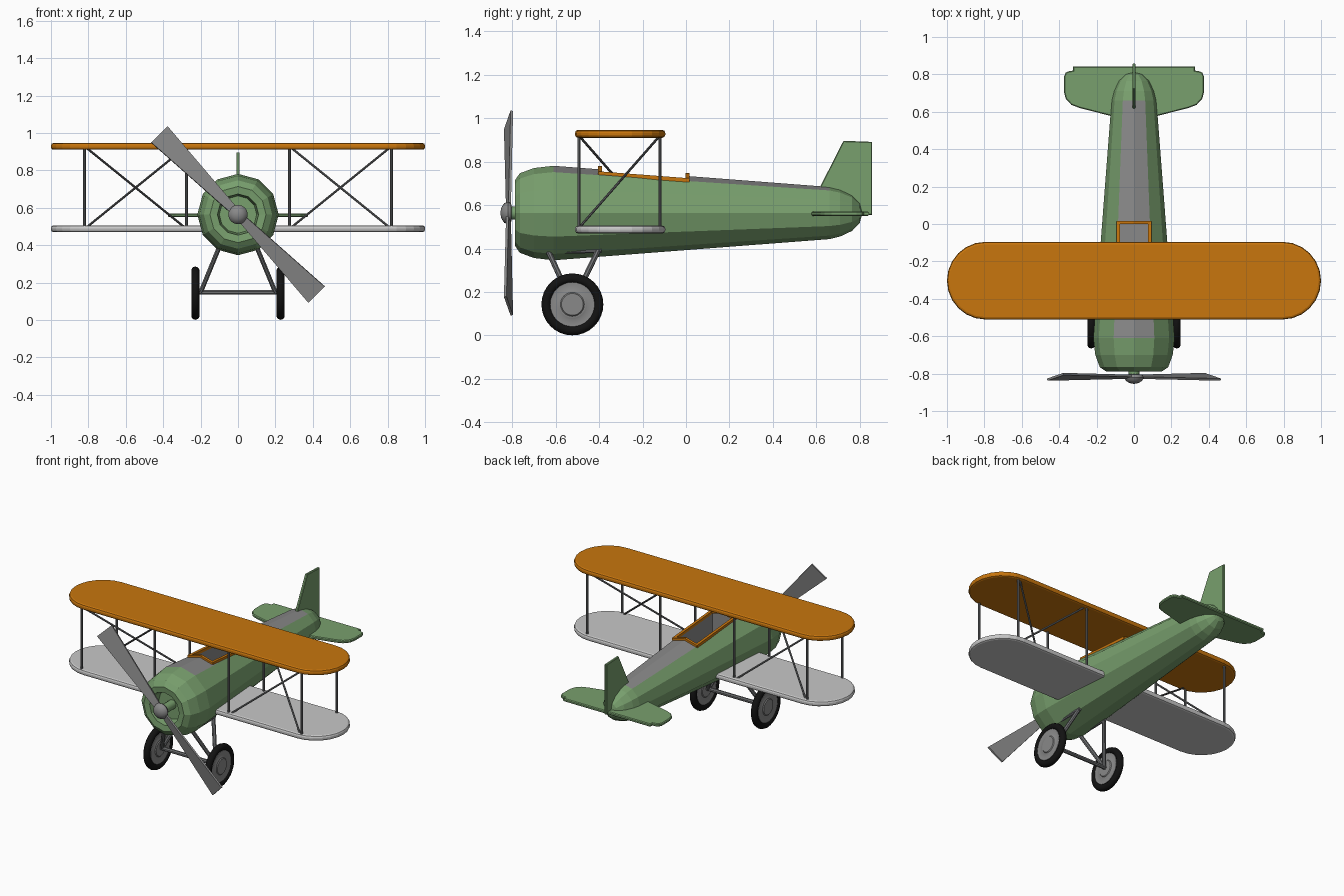
import bpy, bmesh, math
from mathutils import Vector, Matrix

if "Cube" in bpy.data.objects:
    bpy.data.objects.remove(bpy.data.objects["Cube"])


def material(name, r, g, b):
    m = bpy.data.materials.new(name)
    m.diffuse_color = (r, g, b, 1)
    m.use_nodes = True
    m.node_tree.nodes["Principled BSDF"].inputs["Base Color"].default_value = m.diffuse_color
    return m


GREEN = material("sage green", 0.19, 0.35, 0.155)
ORANGE = material("orange", 0.58, 0.18, 0.004)
WHITE = material("pale grey", 0.58, 0.58, 0.58)
GREY = material("mid grey", 0.25, 0.25, 0.25)
STEEL = material("dark steel", 0.16, 0.165, 0.17)
BLACK = material("tyre black", 0.006, 0.006, 0.006)
CZ = 0.5635  # height of the fuselage axis


def finish(name, bm, mat, smooth=False):
    bmesh.ops.recalc_face_normals(bm, faces=bm.faces[:])
    me = bpy.data.meshes.new(name)
    bm.to_mesh(me)
    bm.free()
    me.materials.append(mat)
    ob = bpy.data.objects.new(name, me)
    bpy.context.collection.objects.link(ob)
    if smooth:
        bpy.ops.object.select_all(action='DESELECT')
        ob.select_set(True)
        bpy.context.view_layer.objects.active = ob
        bpy.ops.object.shade_smooth_by_angle(angle=math.radians(40))
    return ob


def lathe(name, profile, centre, mat, sides, axis='Y', smooth=False, closed=False):
    """Revolve (radius, offset) points round the x or y axis."""
    bm = bmesh.new()
    rings = []
    for r, o in profile:
        if r == 0:
            pts = [(0, 0)]
        else:
            pts = [(r * math.sin(2 * math.pi * i / sides), r * math.cos(2 * math.pi * i / sides))
                   for i in range(sides)]
        rings.append([bm.verts.new(Vector(centre) + Vector((a, o, b) if axis == 'Y' else (o, a, b)))
                      for a, b in pts])
    pairs = list(zip(rings, rings[1:])) + ([(rings[-1], rings[0])] if closed else [])
    for p, q in pairs:
        for i in range(sides):
            j = (i + 1) % sides
            f = [p[i % len(p)], p[j % len(p)], q[j % len(q)], q[i % len(q)]]
            bm.faces.new(list(dict.fromkeys(f)))
    return finish(name, bm, mat, smooth)


def bar(name, a, b, r, mat, sides=8):
    a, b = Vector(a), Vector(b)
    d = b - a
    bm = bmesh.new()
    rot = d.to_track_quat('Z', 'Y').to_matrix().to_4x4()
    bmesh.ops.create_cone(bm, cap_ends=True, segments=sides, radius1=r, radius2=r, depth=d.length,
                          matrix=Matrix.Translation((a + b) / 2) @ rot @ Matrix.Rotation(math.pi / sides, 4, 'Z'))
    return finish(name, bm, mat, sides > 4)


def plate(name, pts, thick, matrix, mat, bevel=0, segments=2):
    """Flat outline in local XY, thickened along local Z."""
    bm = bmesh.new()
    face = bm.faces.new([bm.verts.new((x, y, -thick / 2)) for x, y in pts])
    ext = bmesh.ops.extrude_face_region(bm, geom=[face])["geom"]
    bmesh.ops.translate(bm, verts=[v for v in ext if isinstance(v, bmesh.types.BMVert)], vec=(0, 0, thick))
    if bevel:
        rim = [e for e in bm.edges if abs(e.verts[0].co.z - e.verts[1].co.z) < 1e-6]
        bmesh.ops.bevel(bm, geom=rim, offset=bevel, segments=segments, profile=0.5, affect='EDGES')
    bmesh.ops.transform(bm, matrix=matrix, verts=bm.verts[:])
    return finish(name, bm, mat)


# Fuselage with recessed nose
def radius(y):
    return 0.2175 + (y + 0.61) * (0.12 - 0.2175) / 1.27


fuselage = lathe("fuselage", [
    (0, -0.70), (0.10, -0.70), (0.11, -0.783), (0.15, -0.788), (0.183, -0.765), (0.207, -0.70),
    (0.2175, -0.61), (0.12, 0.66), (0.108, 0.71), (0.082, 0.765), (0.045, 0.80), (0, 0.812)],
    (0, 0, CZ), GREEN, 12)

# Cockpit opening
bm = bmesh.new()
bmesh.ops.create_cube(bm, size=1, matrix=Matrix.Translation((0, -0.195, 0.75)) @ Matrix.Diagonal((0.16, 0.40, 0.30, 1)))
cutter = finish("cockpit_cutter", bm, GREY)
cutter.hide_render = True
mod = fuselage.modifiers.new("cockpit", 'BOOLEAN')
mod.operation, mod.object, mod.solver = 'DIFFERENCE', cutter, 'EXACT'
bpy.context.view_layer.objects.active = fuselage
bpy.ops.object.modifier_apply(modifier="cockpit")
bpy.data.objects.remove(cutter)
me = fuselage.data
me.materials.clear()
me.materials.append(GREEN)
me.materials.append(GREY)
for p in me.polygons:
    c = p.center
    p.material_index = int(abs(c.x) < 0.081 and -0.396 < c.y < 0.006 and c.z > 0.55)

# Cockpit rim following the fuselage facets
rim = [Vector((x, y, CZ + radius(y) - abs(x) * 0.268 + 0.004))
       for x, y in [(-.085, -.395), (0, -.395), (.085, -.395), (.085, .008), (0, .008), (-.085, .008)]]
for i, a in enumerate(rim):
    b = rim[(i + 1) % 6]
    e = (b - a).normalized() * 0.006
    bar("cockpit_rim", a - e, b + e, 0.013, ORANGE, 4)

# Wings with round tips
arc = [(0.795 + 0.205 * math.cos(math.radians(t)), 0.2075 * math.sin(math.radians(t)))
       for t in range(-90, 91, 15)]
outline = arc + [(-x, -y) for x, y in arc]
for name, z, mat in (("upper_wing", 0.928, ORANGE), ("lower_wing", 0.4875, WHITE)):
    plate(name, outline, 0.036, Matrix.Translation((0, -0.303, z)), mat, 0.013)

# Wing struts and crossed bracing
LOW, HIGH, FRONT, REAR = 0.495, 0.92, -0.493, -0.12
for s in (-1, 1):
    for x in (0.275, 0.82):
        for y in (FRONT, REAR):
            bar("wing_strut", (s * x, y, LOW), (s * x, y, HIGH), 0.008, STEEL)
    z0, z1 = (LOW, HIGH) if s > 0 else (HIGH, LOW)
    for xa, xb in ((0.285, 0.81), (0.81, 0.285)):
        bar("wing_brace", (s * xa, FRONT, z0), (s * xb, REAR, z1), 0.006, STEEL)

# Tail surfaces
half = [(0.125, 0.578), (0.29, 0.62), (0.335, 0.637), (0.365, 0.67), (0.375, 0.71), (0.375, 0.785),
        (0.365, 0.81), (0.345, 0.818), (0.325, 0.82), (0.325, 0.842)]
plate("tailplane", half + [(-x, y) for x, y in reversed(half)], 0.02,
      Matrix.Translation((0, 0, 0.56)), GREEN, 0.005, 1)
upright = Matrix(((0, 0, 1, 0), (1, 0, 0, 0), (0, 1, 0, 0), (0, 0, 0, 1)))
plate("tail_fin", [(0.61, 0.67), (0.725, 0.896), (0.857, 0.891), (0.857, 0.555), (0.70, 0.555)],
      0.018, upright, GREEN, 0.004, 1)

# Propeller, shaft and spinner
bar("propeller_shaft", (0, -0.69, CZ), (0, -0.82, CZ), 0.03, GREEN, 12)
lathe("spinner", [(0, -0.855), (0.025, -0.85), (0.045, -0.837), (0.052, -0.82), (0.045, -0.805), (0, -0.80)],
      (0, 0, CZ), GREY, 16, smooth=True)
for k in range(2):
    turn = Matrix.Rotation(math.radians(45.5 + 180 * k), 4, 'Y')
    pitch = Matrix.Rotation(math.radians(14), 4, 'X')
    plate("propeller_blade", [(0, -0.02), (0.60, -0.063), (0.60, 0.063), (0, 0.02)], 0.012,
          Matrix.Translation((0, -0.817, CZ)) @ turn @ pitch @ Matrix.Rotation(math.pi / 2, 4, 'X'), GREY)

# Landing gear
WY, WZ = -0.523, 0.143
bar("axle", (-0.23, WY, 0.147), (0.23, WY, 0.147), 0.013, STEEL)
tyre = [(0.120 + 0.0225 * math.cos(t * math.pi / 5), 0.0225 * math.sin(t * math.pi / 5)) for t in range(10)]
for s in (-1, 1):
    c = (s * 0.228, WY, WZ)
    lathe("tyre", tyre, c, BLACK, 32, 'X', True, True)
    lathe("wheel_disc", [(0, -0.02), (0.05, -0.02), (0.055, -0.015), (0.065, -0.015), (0.07, -0.012),
                         (0.102, -0.016), (0.102, 0.016), (0.07, 0.012), (0.065, 0.015),
                         (0.055, 0.015), (0.05, 0.02), (0, 0.02)], c, GREY, 32, 'X', True)
    for y in (-0.635, -0.405):
        bar("gear_strut", (s * 0.20, WY, 0.147), (s * 0.10, y, 0.39), 0.013, STEEL)
    bar("gear_rail", (s * 0.10, -0.645, 0.385), (s * 0.10, -0.39, 0.39), 0.011, STEEL)
